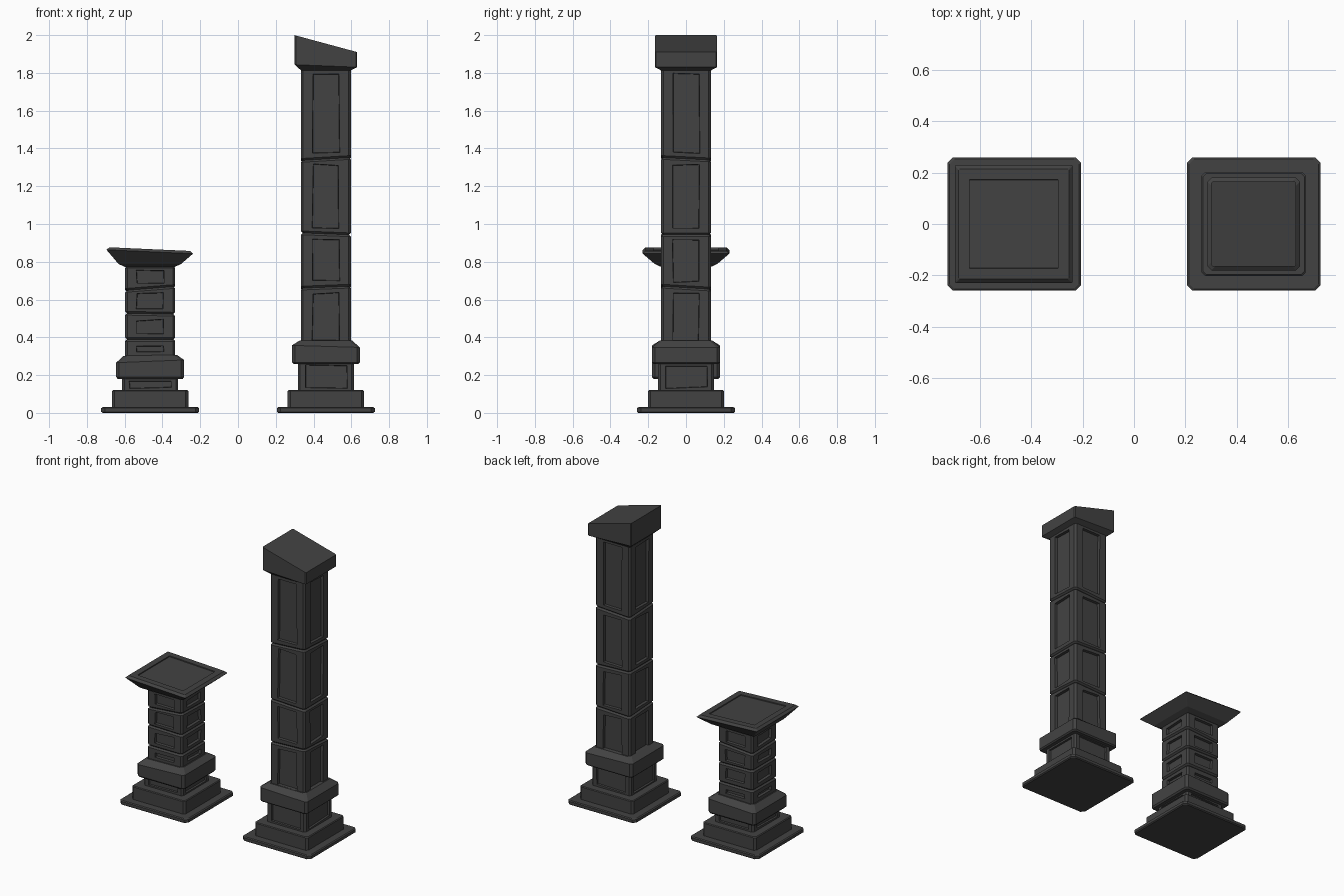
import bpy, bmesh, random
from mathutils import Vector

if "Cube" in bpy.data.objects:
    bpy.data.objects.remove(bpy.data.objects["Cube"])

random.seed(4)
stone_mat = bpy.data.materials.new("dark_stone")
stone_mat.diffuse_color = (0.055, 0.055, 0.055, 1)
stone_mat.use_nodes = True
stone_mat.node_tree.nodes["Principled BSDF"].inputs["Base Color"].default_value = stone_mat.diffuse_color


def carve(bm, face, mx, mz, depth):
    """Sink a slightly crooked panel into an upright face."""
    c = face.calc_center_median()
    n = face.normal.copy()
    side = Vector((-n.y, n.x, 0)).normalized()
    hw = max(abs((v.co - c).dot(side)) for v in face.verts)
    hh = max(abs(v.co.z - c.z) for v in face.verts)
    bmesh.ops.inset_individual(bm, faces=[face], thickness=0.005)
    for v in face.verts:
        s = 1 if (v.co - c).dot(side) > 0 else -1
        t = 1 if v.co.z > c.z else -1
        jx, jz = random.uniform(-.004, .004), random.uniform(-.005, .005)
        v.co = c + side * (s * (hw - mx) + jx) + Vector((0, 0, t * (hh - mz) + jz))
    bmesh.ops.inset_individual(bm, faces=[face], thickness=0.003, depth=-depth)


def stone(name, cx, rings, corner, panel=None, top_panel=None):
    """Square stone with cut corners; rings are (half width, z, slope x, slope y)."""
    bm = bmesh.new()
    loops = []
    for r in rings:
        h, z, sx, sy = (tuple(r) + (0, 0))[:4]
        k = h - corner
        pts = [(h, -k), (h, k), (k, h), (-k, h), (-h, k), (-h, -k), (-k, -h), (k, -h)]
        loops.append([bm.verts.new((x, y, z + sx * x + sy * y)) for x, y in pts])
    sides = []
    for a, b in zip(loops, loops[1:]):
        for i in range(8):
            j = (i + 1) % 8
            f = bm.faces.new((a[i], a[j], b[j], b[i]))
            if i % 2 == 0 and a is loops[len(loops) // 2 - 1]:
                sides.append(f)
    bm.faces.new(loops[0][::-1])
    top = bm.faces.new(loops[-1])
    bm.normal_update()
    if panel:
        for f in sides:
            carve(bm, f, *panel)
    if top_panel:
        bmesh.ops.inset_individual(bm, faces=[top], thickness=top_panel)
        bmesh.ops.inset_individual(bm, faces=[top], thickness=0.003, depth=-0.006)
    me = bpy.data.meshes.new(name)
    bm.to_mesh(me)
    bm.free()
    me.materials.append(stone_mat)
    ob = bpy.data.objects.new(name, me)
    ob.location.x = cx
    bpy.context.collection.objects.link(ob)


def block(name, cx, h, lo, hi, panel):
    """Shaft block with bevelled rims between two (z, slope x, slope y) seams."""
    (a, ax, ay), (b, bx, by) = lo, hi
    stone(name, cx, [(h - .01, a, ax, ay), (h, a + .01, ax, ay),
                     (h, b - .01, bx, by), (h - .01, b, bx, by)], .012, panel)


def pillar(side, cx, neck_top, collar, seams, panel):
    # stepped foot
    stone(side + "_base_plate", cx, [(.252, 0), (.259, .006), (.259, .025), (.252, .03)], .02)
    stone(side + "_plinth", cx, [(.202, .03), (.202, .115), (.197, .12)], .014)
    stone(side + "_neck", cx, [(.148, .12), (.148, neck_top)], .012, (.025, .013, .012))
    stone(side + "_collar", cx, collar, .016)
    # shaft of panelled blocks
    for i, (lo, hi) in enumerate(zip(seams, seams[1:])):
        block(f"{side}_shaft_block_{i + 1}", cx, .132, lo, hi, panel)


# short pillar with a flared, tilted cap
pillar("short", -.465, .185,
       [(.172, .18), (.18, .19), (.18, .273, .04, 0), (.14, .305, .02, 0)],
       [(.29, 0, 0), (.39, 0, .01), (.525, -.02, 0), (.655, .08, -.03), (.778, 0, 0)],
       (.048, .026, .018))
stone("short_cap", -.467, [(.13, .772), (.165, .788), (.229, .853, -.045, 0),
                           (.214, .867, -.045, 0)], .004, top_panel=.045)

# tall pillar with a sloping, broken-looking cap
pillar("tall", .465, .265,
       [(.172, .26), (.18, .268), (.18, .352, -.03, 0), (.14, .382)],
       [(.35, 0, 0), (.658, .04, -.06), (.948, -.04, 0), (1.338, .06, -.05), (1.825, 0, 0)],
       (.05, .027, .018))
stone("tall_cap", .465, [(.13, 1.812), (.165, 1.837, -.04, 0), (.165, 1.955, -.27, 0)], .006)
